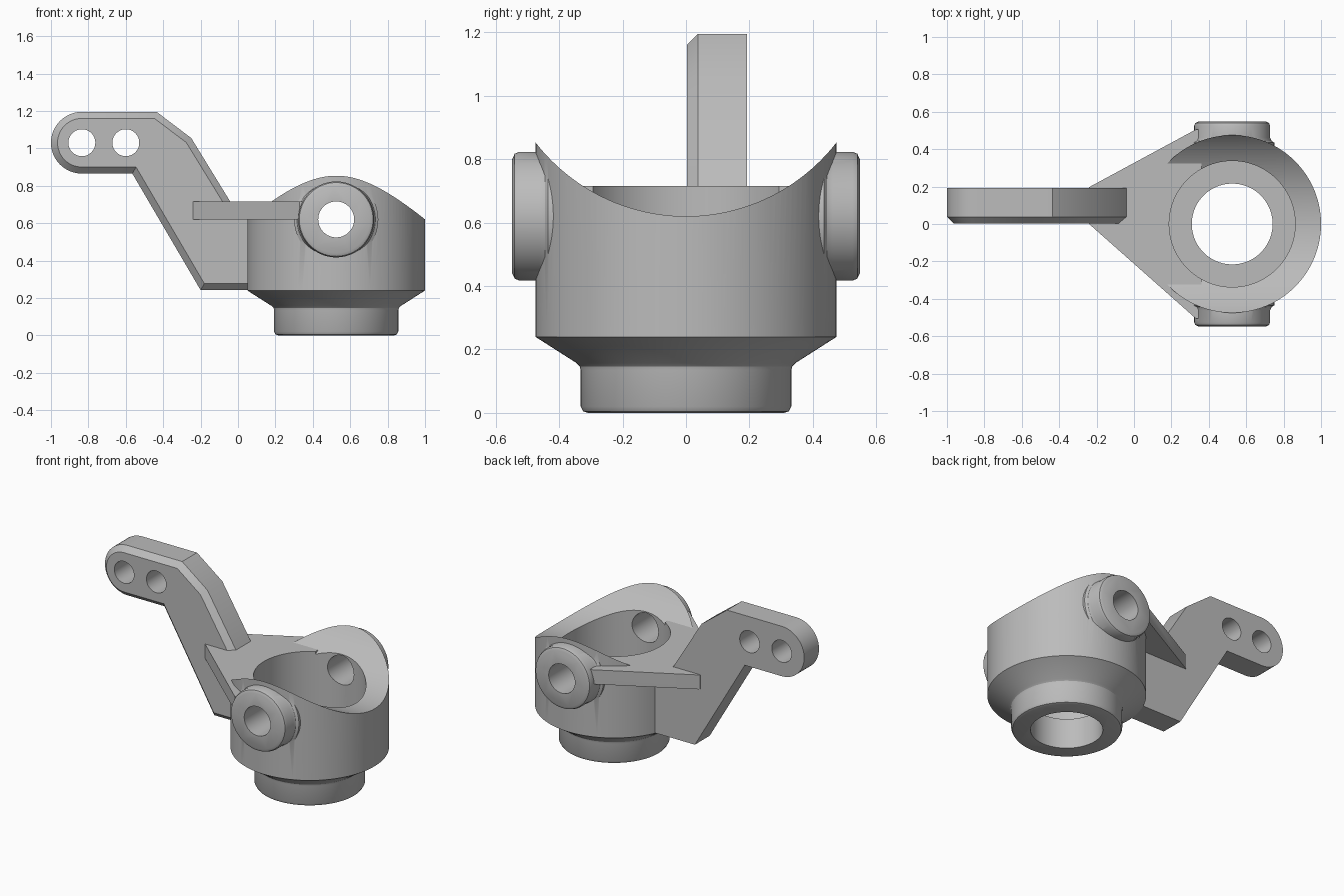
import bpy, bmesh, math
from mathutils import Matrix

if "Cube" in bpy.data.objects:
    bpy.data.objects.remove(bpy.data.objects["Cube"])

grey = bpy.data.materials.new("plain grey")
grey.use_nodes = True
colour = (0.5, 0.5, 0.5, 1)
grey.diffuse_color = colour
grey.node_tree.nodes["Principled BSDF"].inputs["Base Color"].default_value = colour

CX = 0.525          # axis of the cup
ALONG_X = Matrix.Rotation(math.pi / 2, 4, 'Y')
ALONG_Y = Matrix.Rotation(math.pi / 2, 4, 'X')


def finish(bm, name, matrix):
    bm.transform(matrix)
    bmesh.ops.recalc_face_normals(bm, faces=bm.faces)
    mesh = bpy.data.meshes.new(name)
    bm.to_mesh(mesh)
    bm.free()
    mesh.materials.append(grey)
    ob = bpy.data.objects.new(name, mesh)
    bpy.context.collection.objects.link(ob)
    return ob


def lathe(name, profile, place, turn=Matrix(), sides=96):
    """Closed solid from (radius, height) points running from bottom to top."""
    bm = bmesh.new()
    rings = [[bm.verts.new((r * math.cos(a), r * math.sin(a), z))
              for a in (math.tau * i / sides for i in range(sides))] for r, z in profile]
    for low, high in zip(rings, rings[1:]):
        for i in range(sides):
            j = (i + 1) % sides
            bm.faces.new((low[i], low[j], high[j], high[i]))
    bm.faces.new(rings[0])
    bm.faces.new(rings[-1])
    return finish(bm, name, Matrix.Translation(place) @ turn)


def rod(name, r, low, high, place, turn=Matrix(), sides=64):
    return lathe(name, [(r, low), (r, high)], place, turn, sides)


def prism(name, outline, low, high, turn=Matrix(), chamfer=0):
    """Extruded outline, optionally chamfered around its upper face."""
    bm = bmesh.new()
    face = bm.faces.new([bm.verts.new((x, y, low)) for x, y in outline])
    out = bmesh.ops.extrude_face_region(bm, geom=[face])["geom"]
    for v in (g for g in out if isinstance(g, bmesh.types.BMVert)):
        v.co.z = high
    bmesh.ops.recalc_face_normals(bm, faces=bm.faces)
    if chamfer:
        rim = [e for e in bm.edges if all(v.co.z == e.verts[0].co.z for v in e.verts)
               and abs(e.verts[0].co.z - high) < 1e-5]
        bmesh.ops.bevel(bm, geom=rim, offset=chamfer, segments=1, affect='EDGES')
    return finish(bm, name, turn)


def combine(target, tool, operation):
    mod = target.modifiers.new(operation, 'BOOLEAN')
    mod.operation, mod.object, mod.solver = operation, tool, 'EXACT'
    bpy.context.view_layer.objects.active = target
    bpy.ops.object.modifier_apply(modifier=mod.name)
    bpy.data.objects.remove(tool)


# Cup with tapered shoulder and bearing neck
body = lathe("steering_knuckle", [
    (0.31, 0), (0.324, 0.005), (0.332, 0.02), (0.332, 0.135), (0.335, 0.147),
    (0.345, 0.157), (0.475, 0.24), (0.475, 0.95)], (CX, 0, 0), sides=128)

# Pivot bosses with rounded rims and flared roots
boss = [(0.225, 0.40), (0.225, 0.435), (0.21, 0.445), (0.203, 0.462), (0.203, 0.525),
        (0.197, 0.54), (0.18, 0.548)]
for side, angle in (("front", 1), ("back", -1)):
    turn = Matrix.Rotation(angle * math.pi / 2, 4, 'X')
    combine(body, lathe(side + "_boss", boss, (CX, 0, 0.62), turn), 'UNION')

# Saddle-shaped rim
combine(body, rod("saddle_cutter", 0.6, -1, 2, (0, 0, 1.22), ALONG_X, 192), 'DIFFERENCE')

# Triangular web joining cup, bosses and arm
web = [(-0.24, 0.0), (0.33, -0.505), (0.36, -0.505), (0.36, 0.505), (0.33, 0.505), (-0.24, 0.197)]
combine(body, prism("web", web, 0.62, 0.715), 'UNION')

# Cranked steering arm, chamfered on its front face
EX, EZ, ER = -0.835, 1.03, 0.165
arc = [math.radians(90 + 180 * i / 24) for i in range(25)]
arm = [(EX + ER * math.cos(a), EZ + ER * math.sin(a)) for a in arc]
arm += [(-0.565, 0.865), (-0.2, 0.242), (0.16, 0.242), (0.16, 0.708),
        (-0.037, 0.708), (-0.25, 1.055), (-0.435, 1.195)]
combine(body, prism("arm", arm, -0.193, -0.003, ALONG_Y, 0.035), 'UNION')

# Bores: cup, bearing, pivots and two rod holes
for r, low, high, place, turn in (
        (0.337, 0.2, 1.5, (CX, 0, 0), Matrix()),
        (0.216, -0.5, 0.5, (CX, 0, 0), Matrix()),
        (0.096, -1, 1, (CX, 0, 0.62), ALONG_Y),
        (0.072, -1, 1, (EX, 0, EZ), ALONG_Y),
        (0.072, -1, 1, (-0.6, 0, EZ), ALONG_Y)):
    combine(body, rod("bore_cutter", r, low, high, place, turn, 96), 'DIFFERENCE')

bpy.ops.object.select_all(action='DESELECT')
body.select_set(True)
bpy.context.view_layer.objects.active = body
bpy.ops.object.shade_smooth_by_angle(angle=math.radians(30))
